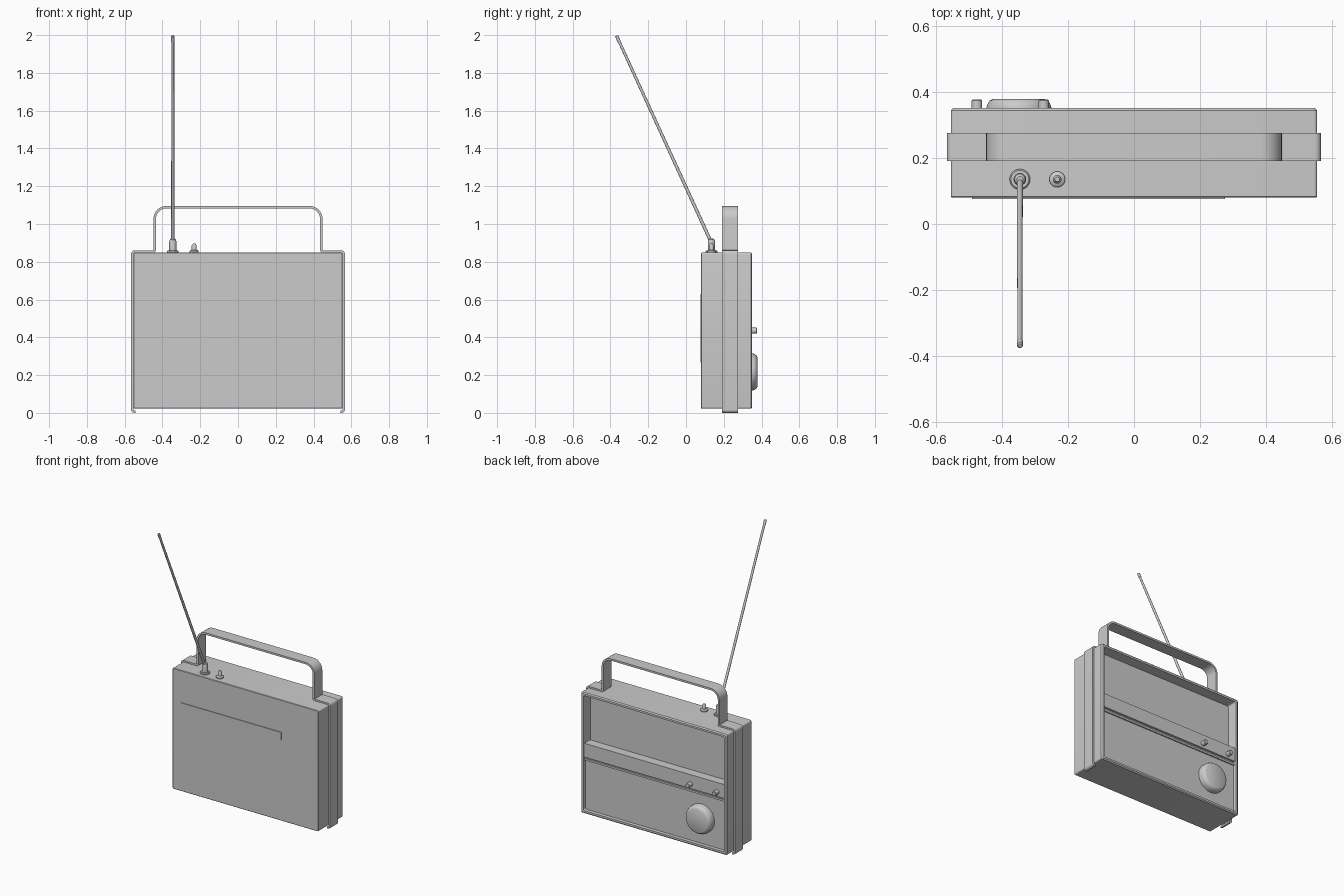
import bpy, bmesh, math
from mathutils import Vector

if "Cube" in bpy.data.objects:
    bpy.data.objects.remove(bpy.data.objects["Cube"])


def finish(name, bm, smooth=True):
    bmesh.ops.recalc_face_normals(bm, faces=bm.faces)
    me = bpy.data.meshes.new(name)
    bm.to_mesh(me)
    bm.free()
    ob = bpy.data.objects.new(name, me)
    bpy.context.collection.objects.link(ob)
    if smooth:
        bpy.ops.object.select_all(action='DESELECT')
        ob.select_set(True)
        bpy.context.view_layer.objects.active = ob
        bpy.ops.object.shade_smooth_by_angle(angle=math.radians(35))
    return ob


def loft(name, rings, smooth=True):
    """Skin closed point rings and cap both ends."""
    bm = bmesh.new()
    loops = [[bm.verts.new(p) for p in ring] for ring in rings]
    n = len(loops[0])
    for a, b in zip(loops, loops[1:]):
        for i in range(n):
            j = (i + 1) % n
            bm.faces.new((a[i], a[j], b[j], b[i]))
    bm.faces.new(loops[0])
    bm.faces.new(loops[-1])
    return finish(name, bm, smooth)


def box(name, lo, hi):
    x0, y0, z0 = lo
    x1, y1, z1 = hi
    ring = lambda z: [(x0, y0, z), (x1, y0, z), (x1, y1, z), (x0, y1, z)]
    return loft(name, [ring(z0), ring(z1)], False)


def lathe(name, base, axis, profile, sides=32):
    """Rings of (radius, distance along axis) from the base point."""
    axis = Vector(axis).normalized()
    u = axis.orthogonal().normalized()
    v = axis.cross(u)
    angs = [2 * math.pi * i / sides for i in range(sides)]
    return loft(name, [[Vector(base) + axis * h + r * (u * math.cos(a) + v * math.sin(a))
                        for a in angs] for r, h in profile])


def rounded_rect(y, hw, z0, z1, r, seg=4):
    pts = []
    for k, (cx, cz) in enumerate([(hw - r, z1 - r), (r - hw, z1 - r),
                                  (r - hw, z0 + r), (hw - r, z0 + r)]):
        for i in range(seg + 1):
            a = math.pi / 2 * (k + i / seg)
            pts.append((cx + r * math.cos(a), y, cz + r * math.sin(a)))
    return pts


def fillet(corners, seg=8):
    """Round the right-angle corners of an (x, z, radius) path."""
    pts = [Vector(corners[0][:2])]
    for p, c, q in zip(corners, corners[1:], corners[2:]):
        o, r = Vector(c[:2]), c[2]
        a = (Vector(p[:2]) - o).normalized() * r
        b = (Vector(q[:2]) - o).normalized() * r
        for i in range(seg + 1):
            t = math.pi / 2 * i / seg
            pts.append(o + a + b - b * math.cos(t) - a * math.sin(t))
    return pts + [Vector(corners[-1][:2])]


# Case with a deep framed recess in the back
steps = [(0.080, -0.003), (0.083, 0), (0.343, 0), (0.35, -0.007), (0.35, -0.02), (0.28, -0.024)]
loft("case", [rounded_rect(y, 0.554 + d, 0.022 - d, 0.85 + d, 0.010) for y, d in steps])

# Back panel pieces inside the recess
box("control_bar", (-0.536, 0.275, 0.405), (0.536, 0.342, 0.50))
box("bar_lower_trim", (-0.536, 0.275, 0.380), (0.536, 0.336, 0.393))
box("lower_panel", (-0.536, 0.275, 0.040), (0.536, 0.328, 0.41))

# Battery cover on the front, tapering flush at the bottom
loft("battery_cover", [
    [(x, 0.085, 0.04), (x, 0.0797, 0.04), (x, 0.0755, 0.63), (x, 0.085, 0.63)]
    for x in (-0.49, 0.275)], False)

# Strap running round the sides and up into the handle
half = [(-0.543, 0.0065, 0), (-0.5595, 0.0065, 0.01), (-0.5595, 0.8545, 0.014),
        (-0.4405, 0.8545, 0.009), (-0.4405, 1.0885, 0.06)]
path = fillet(half + [(-x, z, r) for x, z, r in reversed(half)])
rings = []
for i, p in enumerate(path):
    d0 = (p - path[i - 1]).normalized() if i else (path[1] - p).normalized()
    d1 = (path[i + 1] - p).normalized() if i < len(path) - 1 else d0
    t = (d0 + d1).normalized()
    n = Vector((-t.y, t.x)) * 0.0065
    a, b = p + n, p - n
    rings.append([(a.x, 0.19, a.y), (a.x, 0.275, a.y), (b.x, 0.275, b.y), (b.x, 0.19, b.y)])
loft("handle_strap", rings)

# Tuning dial and two small knobs
lathe("tuning_dial", (-0.348, 0.32, 0.217), (0, 1, 0),
      [(0.098, 0), (0.098, 0.034), (0.094, 0.044), (0.088, 0.053), (0.078, 0.058)], 48)
for i, x in enumerate((-0.475, -0.273)):
    lathe(f"knob_{i + 1}", (x, 0.33, 0.435), (0, 1, 0),
          [(0.016, 0), (0.016, 0.043), (0.013, 0.046)], 20)

# Aerial: base, socket, rod and tip
foot = Vector((-0.345, 0.135, 0.90))
tip = Vector((-0.345, -0.368, 1.997))
rod = tip - foot
lathe("aerial_base", (-0.345, 0.135, 0.845), (0, 0, 1), [(0.031, 0), (0.031, 0.011), (0.027, 0.015)])
lathe("aerial_socket", (-0.345, 0.135, 0.85), (0, 0, 1),
      [(0.019, 0), (0.019, 0.055), (0.016, 0.068), (0.009, 0.074)], 24)
lathe("aerial_rod", foot, rod, [(0.009, 0), (0.0075, rod.length - 0.03)], 16)
lathe("aerial_tip", foot, rod, [(0.009, rod.length - 0.035), (0.009, rod.length - 0.003),
                                (0.006, rod.length)], 16)

# Small push switch beside the aerial
lathe("top_switch", (-0.232, 0.135, 0.845), (0, 0, 1),
      [(0.024, 0), (0.024, 0.012), (0.020, 0.016), (0.013, 0.018), (0.013, 0.040), (0.007, 0.051)], 24)
